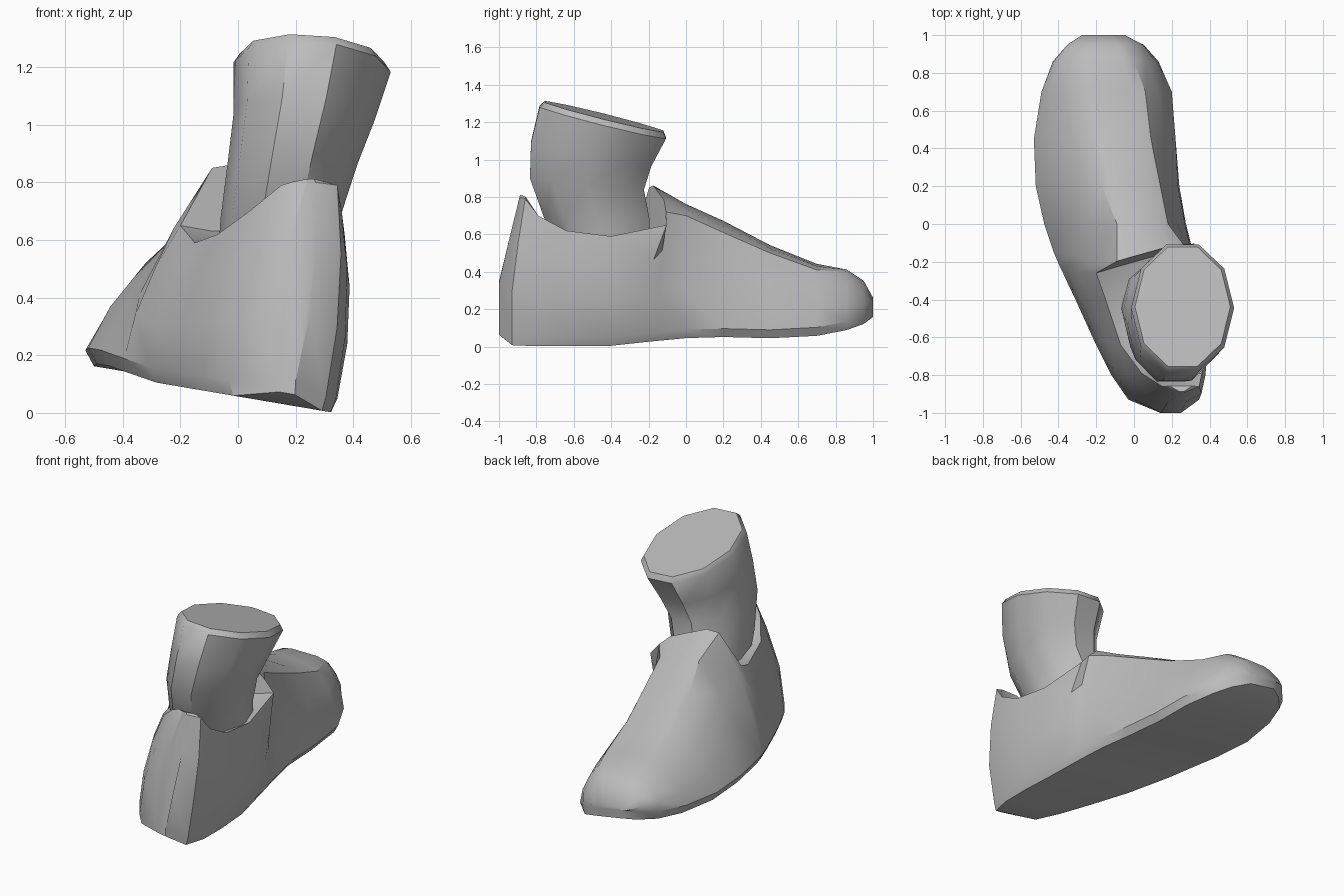
import bpy, bmesh, math

cube = bpy.data.objects.get("Cube")
if cube:
    bpy.data.objects.remove(cube, do_unlink=True)

grey = bpy.data.materials.new("plain_grey")
grey.use_nodes = True
colour = (0.5, 0.5, 0.5, 1)
grey.diffuse_color = colour
grey.node_tree.nodes["Principled BSDF"].inputs["Base Color"].default_value = colour


def loft(name, rings, angle):
    """Skin closed rings of equal length and cap both ends."""
    bm = bmesh.new()
    loops = [[bm.verts.new(p) for p in ring] for ring in rings]
    n = len(loops[0])
    for a, b in zip(loops, loops[1:]):
        for i in range(n):
            j = (i + 1) % n
            bm.faces.new((a[i], a[j], b[j], b[i]))
    bm.faces.new(loops[0])
    bm.faces.new(loops[-1])
    bmesh.ops.recalc_face_normals(bm, faces=bm.faces)
    mesh = bpy.data.meshes.new(name)
    bm.to_mesh(mesh)
    bm.free()
    ob = bpy.data.objects.new(name, mesh)
    bpy.context.collection.objects.link(ob)
    mesh.materials.append(grey)
    bpy.ops.object.select_all(action="DESELECT")
    ob.select_set(True)
    bpy.context.view_layer.objects.active = ob
    bpy.ops.object.shade_smooth_by_angle(angle=math.radians(angle))
    return ob


def side(x_low, z_low, x_top, z_top, bulge):
    """Points up one wall of the shoe, bowed outward."""
    pts = []
    for t in (0, 0.33, 0.68, 1):
        x = x_low + (x_top - x_low) * t + bulge * math.sin(math.pi * t)
        pts.append((x, z_low + (z_top - z_low) * t))
    return pts


def shoe_section(y, y_top, xl, xr, tl, tr, z_top, lift, drop, fall=0, skew=0):
    """Cross-section: tilted sole, two walls, and a top that can sink into a collar."""
    def ground(x):
        return max(0, 0.057 - 0.17 * x + lift)
    mid = (xl + xr) / 2
    bl, br = xl + (mid - xl) * 0.08, xr + (mid - xr) * 0.08
    left = side(xl, ground(xl) + 0.05, tl, z_top, -0.045 if y > -0.1 else -0.03)
    right = side(xr, ground(xr) + 0.05, tr, z_top - fall, 0.03)
    rim = (tr - tl) * 0.2
    top = [(tl + rim, z_top + 0.012 - drop), (tr - rim, z_top + 0.012 - drop - fall * 0.6)]
    outline = [(bl, ground(bl))] + left + top + right[::-1] + [(br, ground(br))]
    ring = []
    for x, z in outline:
        lean = max(0, (z - 0.35) / (z_top - 0.35)) if z_top > 0.6 else 0
        ring.append((x, y + (y_top + skew * x - y) * lean, z))
    return ring


# Shoe, heel to toe: y, y at top, sole left/right, top left/right, top z,
# lift, collar depth, drop of the right edge, skew of the top edge
stations = [
    (-1.00, -0.89, 0.14, 0.20, 0.235, 0.27, 0.80, 0.04, 0),
    (-0.93, -0.86, -0.03, 0.305, 0.15, 0.345, 0.79, 0, 0),
    (-0.80, -0.79, -0.12, 0.34, 0.04, 0.36, 0.70, 0, 0.09),
    (-0.62, -0.64, -0.21, 0.345, -0.07, 0.37, 0.62, 0, 0.05),
    (-0.40, -0.40, -0.31, 0.335, -0.15, 0.36, 0.59, 0, 0.03),
    (-0.22, -0.20, -0.395, 0.31, -0.20, 0.32, 0.65, 0.015, 0.03, 0, 0.3),
    (-0.15, -0.17, -0.425, 0.30, -0.09, 0.26, 0.85, 0.02, 0, 0.13, 0.3),
    (0.00, 0.00, -0.475, 0.275, -0.09, 0.18, 0.75, 0.03, 0, 0.05),
    (0.20, 0.20, -0.52, 0.24, -0.17, 0.14, 0.66, 0.03, 0, 0.05),
    (0.45, 0.45, -0.53, 0.22, -0.23, 0.09, 0.53, 0.02, 0, 0.03),
    (0.70, 0.70, -0.49, 0.20, -0.29, 0.06, 0.43, 0.03, 0, 0.02),
    (0.86, 0.86, -0.43, 0.13, -0.29, 0.00, 0.40, 0.05, 0),
    (0.95, 0.95, -0.34, 0.05, -0.26, -0.04, 0.34, 0.07, 0),
    (1.00, 1.00, -0.25, -0.06, -0.21, -0.10, 0.25, 0.09, 0),
]
loft("shoe", [shoe_section(*s) for s in stations], 35)


def ankle_ring(x0, x1, y0, y1, z, tilt):
    """Ten-sided ring that tips down towards the toe."""
    ring = []
    for i in range(10):
        a = math.tau * i / 10
        dx, dy = math.cos(a) * (x1 - x0) / 2, math.sin(a) * (y1 - y0) / 2
        ring.append(((x0 + x1) / 2 + dx, (y0 + y1) / 2 + dy, z - tilt * (dy + 0.25 * dx)))
    return ring


# Ankle: left/right, back/front, height, tilt
levels = [
    (-0.07, 0.34, -0.69, -0.18, 0.54, 0),
    (-0.06, 0.355, -0.77, -0.18, 0.68, 0),
    (-0.035, 0.415, -0.85, -0.21, 0.87, 0.1),
    (-0.015, 0.475, -0.845, -0.17, 1.03, 0.2),
    (-0.015, 0.53, -0.80, -0.09, 1.20, 0.25),
    (0.005, 0.51, -0.77, -0.105, 1.23, 0.25),
]
loft("ankle", [ankle_ring(*v) for v in levels], 40)
